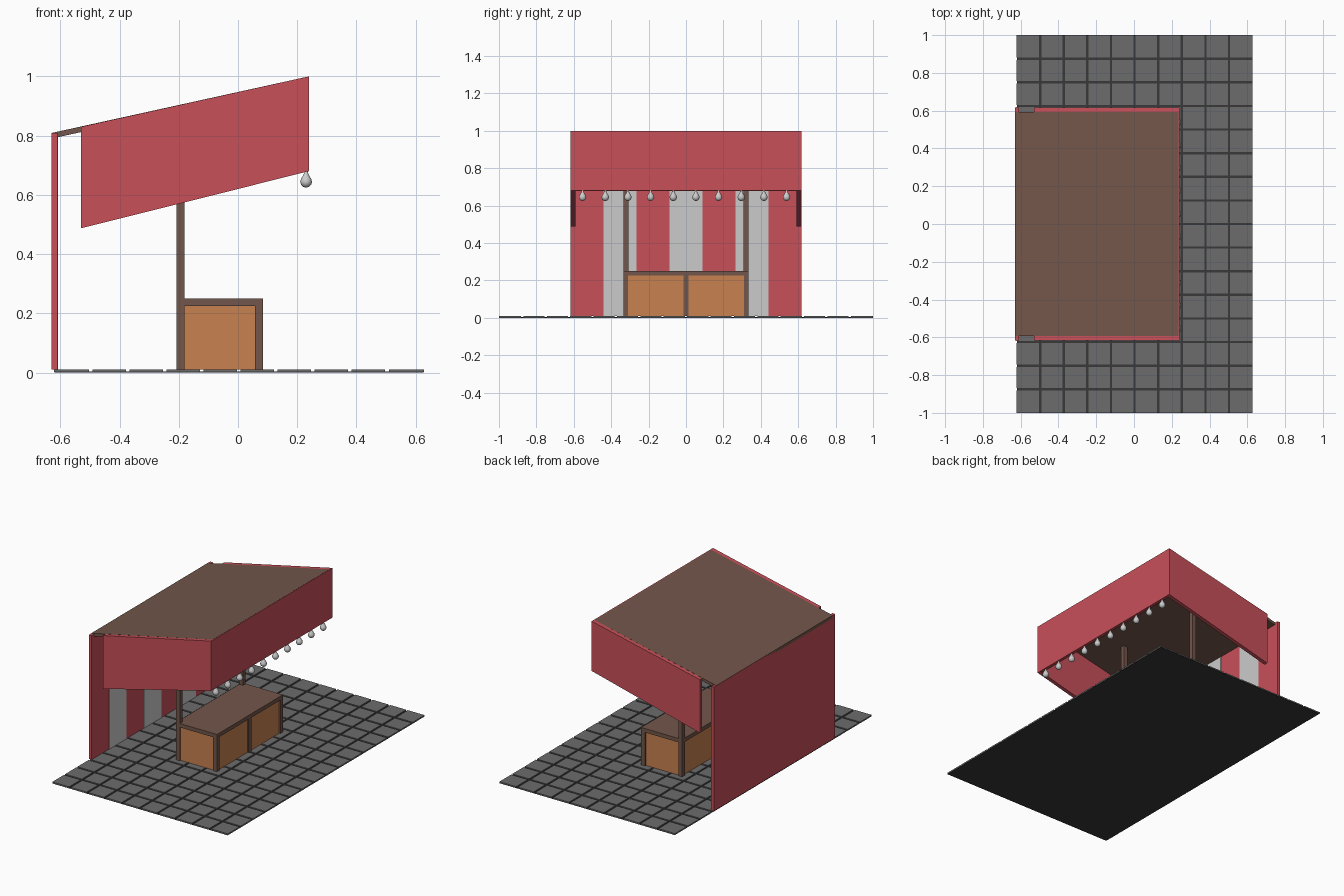
import bpy, bmesh

if "Cube" in bpy.data.objects:
    bpy.data.objects.remove(bpy.data.objects["Cube"])


def material(name, r, g, b):
    m = bpy.data.materials.new(name)
    m.diffuse_color = (r, g, b, 1)
    m.use_nodes = True
    m.node_tree.nodes["Principled BSDF"].inputs["Base Color"].default_value = m.diffuse_color
    return m


RED = material("red_cloth", 0.58, 0.08, 0.10)
BROWN = material("dark_wood", 0.17, 0.093, 0.069)
ORANGE = material("light_wood", 0.58, 0.22, 0.08)
TILE = material("tile_grey", 0.15, 0.15, 0.15)
GROUT = material("grout_grey", 0.04, 0.04, 0.04)


def finish(name, bm, mat=None):
    bmesh.ops.recalc_face_normals(bm, faces=bm.faces)
    me = bpy.data.meshes.new(name)
    bm.to_mesh(me)
    bm.free()
    ob = bpy.data.objects.new(name, me)
    bpy.context.collection.objects.link(ob)
    if mat:
        me.materials.append(mat)
    return ob


def add_box(bm, x, y, z):
    """Add a box given (min, max) ranges."""
    vs = bmesh.ops.create_cube(bm, size=1)["verts"]
    for v in vs:
        v.co = [r[0] if c < 0 else r[1] for c, r in zip(v.co, (x, y, z))]


def boxes(name, mat, *ranges):
    bm = bmesh.new()
    for r in ranges:
        add_box(bm, *r)
    return finish(name, bm, mat)


def slab(name, mat, profile, y0, y1):
    """Extrude an xz profile from y0 to y1."""
    bm = bmesh.new()
    f = bm.faces.new([bm.verts.new((x, y0, z)) for x, z in profile])
    ext = bmesh.ops.extrude_face_region(bm, geom=[f])["geom"]
    for v in ext:
        if isinstance(v, bmesh.types.BMVert):
            v.co.y = y1
    return finish(name, bm, mat)


def roof_z(x):
    return 1.0 + 0.221 * (x - 0.24)


# Paved floor: thin base with a grid of tiles
boxes("floor_base", GROUT, ((-0.62, 0.627), (-1, 1), (0, 0.004)))
step, gap = 0.125, 0.006
tiles = []
for i in range(10):
    for j in range(16):
        x, y = -0.622 + i * step, -1 + j * step
        x0 = x if i == 0 else x + gap
        x1 = 0.628 if i == 9 else x + step - gap
        y0 = y if j == 0 else y + gap
        y1 = 1 if j == 15 else y + step - gap
        tiles.append(((x0, x1), (y0, y1), (0.001, 0.01)))
boxes("floor_tiles", TILE, *tiles)

# Back wall, with pale stripes on its inner face
boxes("back_wall", RED, ((-0.63, -0.61), (-0.617, 0.617), (0.01, 0.808)))
w = 1.234 / 7
boxes("wall_stripes", None, *[
    ((-0.615, -0.608), (-0.617 + k * w, -0.617 + (k + 1) * w), (0.01, 0.795))
    for k in (1, 3, 5)])

# Sloping roof board
slab("roof", BROWN, [(-0.63, roof_z(-0.63) - 0.018), (0.23, roof_z(0.23) - 0.018),
                     (0.235, roof_z(0.235)), (-0.63, roof_z(-0.63) + 0.001)], -0.592, 0.592)

# Cloth valances along both sides and the customer edge
side = [(-0.53, 0.487), (0.24, 0.68), (0.24, 1.0), (-0.53, roof_z(-0.53))]
for s, label in ((-1, "near"), (1, "far")):
    slab("valance_" + label, RED, side, s * 0.592, s * 0.617)
slab("valance_counter_side", RED,
     [(0.222, 0.678), (0.24, 0.68), (0.24, 1.0), (0.222, roof_z(0.222) - 0.002)], -0.6, 0.6)

# Two roof posts
for s, label in ((-1, "near"), (1, "far")):
    boxes("roof_post_" + label, BROWN,
          ((-0.207, -0.18), tuple(sorted((s * 0.307, s * 0.335))), (0.01, 0.895)))

# Counter: top board, corner and middle uprights, recessed panels
boxes("counter_top", BROWN, ((-0.207, 0.085), (-0.335, 0.335), (0.225, 0.25)))
uprights = []
for x in ((-0.207, -0.18), (0.057, 0.085)):
    for y in ((-0.335, -0.309), (-0.014, 0.014), (0.309, 0.335)):
        uprights.append((x, y, (0.01, 0.226)))
boxes("counter_uprights", BROWN, *uprights)
boxes("counter_panels", ORANGE, ((-0.198, 0.077), (-0.327, 0.327), (0.01, 0.226)))

# Hanging bulbs: teardrop profiles spun round the z axis
drop = [(0, 0.624), (0.010, 0.627), (0.017, 0.634), (0.020, 0.644), (0.017, 0.654),
        (0.011, 0.664), (0.006, 0.674), (0.005, 0.685), (0, 0.685)]
bm = bmesh.new()
for k in range(10):
    y = -0.553 + k * 0.1212
    vs = [bm.verts.new((0.23 + r, y, z)) for r, z in drop]
    es = [bm.edges.new(p) for p in zip(vs, vs[1:])]
    bmesh.ops.spin(bm, geom=vs + es, cent=(0.23, y, 0), axis=(0, 0, 1),
                   angle=6.283185307, steps=16, use_merge=True)
bmesh.ops.remove_doubles(bm, verts=bm.verts, dist=0.0002)
bulbs = finish("hanging_bulbs", bm)
for p in bulbs.data.polygons:
    p.use_smooth = True
